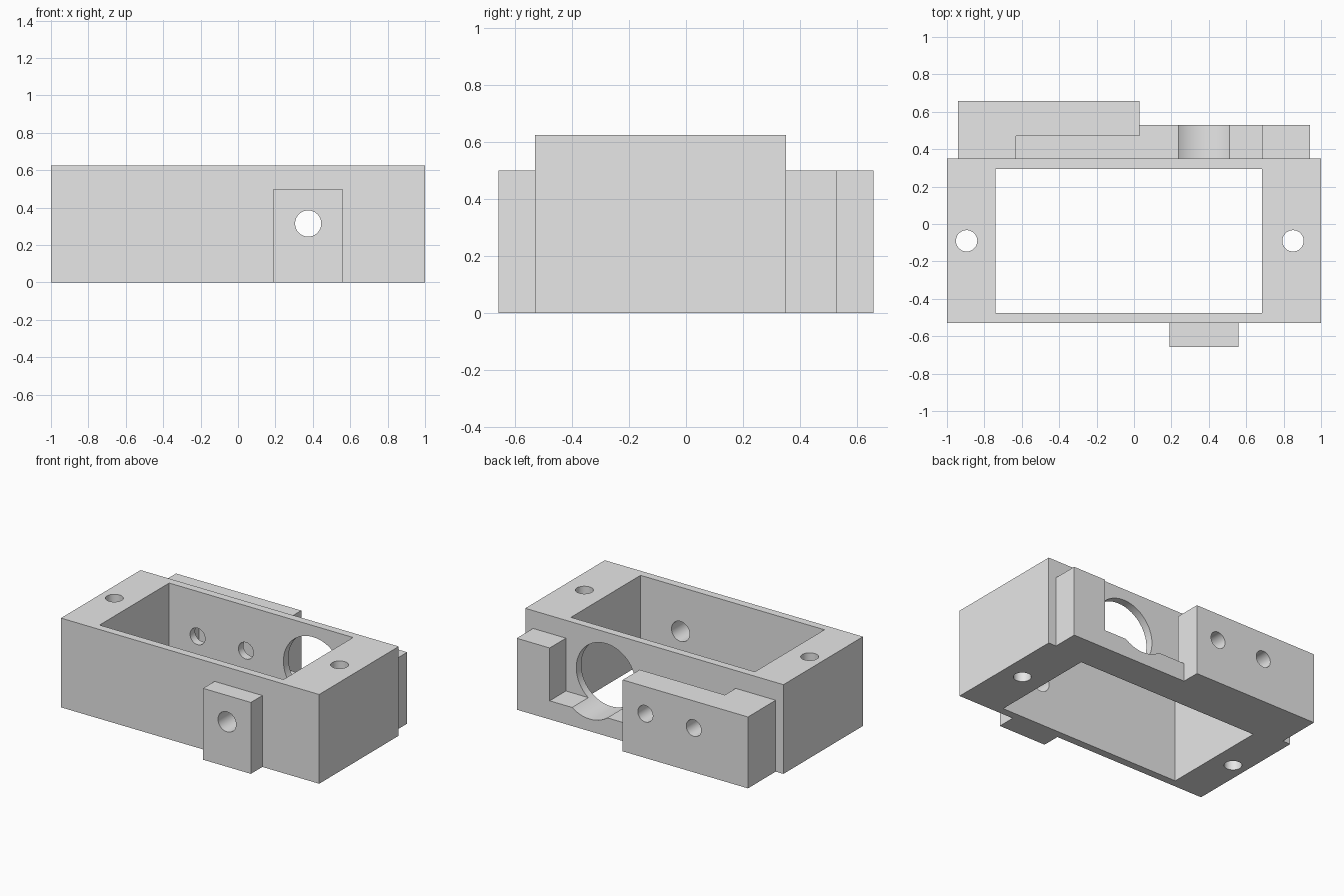
import bpy, bmesh, math
from mathutils import Matrix, Vector

cube = bpy.data.objects.get("Cube")
if cube:
    bpy.data.objects.remove(cube, do_unlink=True)

grey = bpy.data.materials.new("light_grey")
grey.use_nodes = True
grey.diffuse_color = (0.8, 0.8, 0.8, 1)
grey.node_tree.nodes["Principled BSDF"].inputs["Base Color"].default_value = (0.8, 0.8, 0.8, 1)


def finish(name, bm):
    bmesh.ops.recalc_face_normals(bm, faces=bm.faces[:])
    mesh = bpy.data.meshes.new(name)
    bm.to_mesh(mesh)
    bm.free()
    mesh.materials.append(grey)
    obj = bpy.data.objects.new(name, mesh)
    bpy.context.collection.objects.link(obj)
    return obj


def prism(name, outline, z0, z1):
    """Extrude a plan outline upward."""
    bm = bmesh.new()
    face = bm.faces.new([bm.verts.new((x, y, z0)) for x, y in outline])
    new = bmesh.ops.extrude_face_region(bm, geom=[face])["geom"]
    bmesh.ops.translate(bm, vec=(0, 0, z1 - z0),
                        verts=[v for v in new if isinstance(v, bmesh.types.BMVert)])
    return finish(name, bm)


def box(name, x0, x1, y0, y1, z0, z1):
    return prism(name, [(x0, y0), (x1, y0), (x1, y1), (x0, y1)], z0, z1)


def bore(name, centre, radius, length, axis, sides=48):
    """Round cutter along Y or Z."""
    bm = bmesh.new()
    turn = Matrix.Rotation(math.pi / 2, 4, 'X') if axis == 'Y' else Matrix()
    bmesh.ops.create_cone(bm, cap_ends=True, segments=sides, radius1=radius,
                          radius2=radius, depth=length,
                          matrix=Matrix.Translation(Vector(centre)) @ turn)
    return finish(name, bm)


# Solid body and the parts fused to it
frame = box("mounting_frame", -1, 1, -0.53, 0.35, 0, 0.625)
solids = [
    box("front_boss", 0.19, 0.56, -0.657, -0.53, 0, 0.5),
    prism("rear_block", [(-0.94, 0.35), (-0.63, 0.35), (-0.63, 0.47),
                         (0.03, 0.47), (0.03, 0.657), (-0.94, 0.657)], 0, 0.5),
    prism("rear_ledge", [(-0.63, 0.35), (0.685, 0.35), (0.685, 0.53),
                         (0.03, 0.53), (0.03, 0.47), (-0.63, 0.47)], 0, 0.13),
    box("rear_post", 0.685, 0.94, 0.35, 0.53, 0, 0.5),
]

# Central opening, screw holes, cross holes and the large rear port
cutters = [box("opening", -0.74, 0.685, -0.475, 0.295, -0.2, 0.9),
           bore("front_hole", (0.375, -0.56, 0.315), 0.07, 0.4, 'Y'),
           bore("rear_port", (0.375, 0.45, 0.315), 0.23, 0.5, 'Y', 64)]
cutters += [bore("screw_hole", (x, -0.09, 0.3), 0.057, 1.2, 'Z') for x in (-0.895, 0.85)]
cutters += [bore("rear_hole", (x, 0.5, 0.31), 0.058, 0.6, 'Y') for x in (-0.145, -0.52)]

for helpers, operation in ((solids, 'UNION'), (cutters, 'DIFFERENCE')):
    for helper in helpers:
        helper.hide_render = True
        mod = frame.modifiers.new(helper.name, 'BOOLEAN')
        mod.operation = operation
        mod.solver = 'EXACT'
        mod.object = helper

# Bake the booleans and drop the helpers
bpy.context.view_layer.update()
graph = bpy.context.evaluated_depsgraph_get()
baked = bpy.data.meshes.new_from_object(frame.evaluated_get(graph))
frame.modifiers.clear()
frame.data = baked
baked.materials.clear()
baked.materials.append(grey)
for poly in baked.polygons:
    poly.material_index = 0
for helper in solids + cutters:
    bpy.data.objects.remove(helper, do_unlink=True)

# Smooth bores, crisp edges
for obj in bpy.context.selected_objects:
    obj.select_set(False)
frame.select_set(True)
bpy.context.view_layer.objects.active = frame
bpy.ops.object.shade_smooth_by_angle(angle=math.radians(30))
